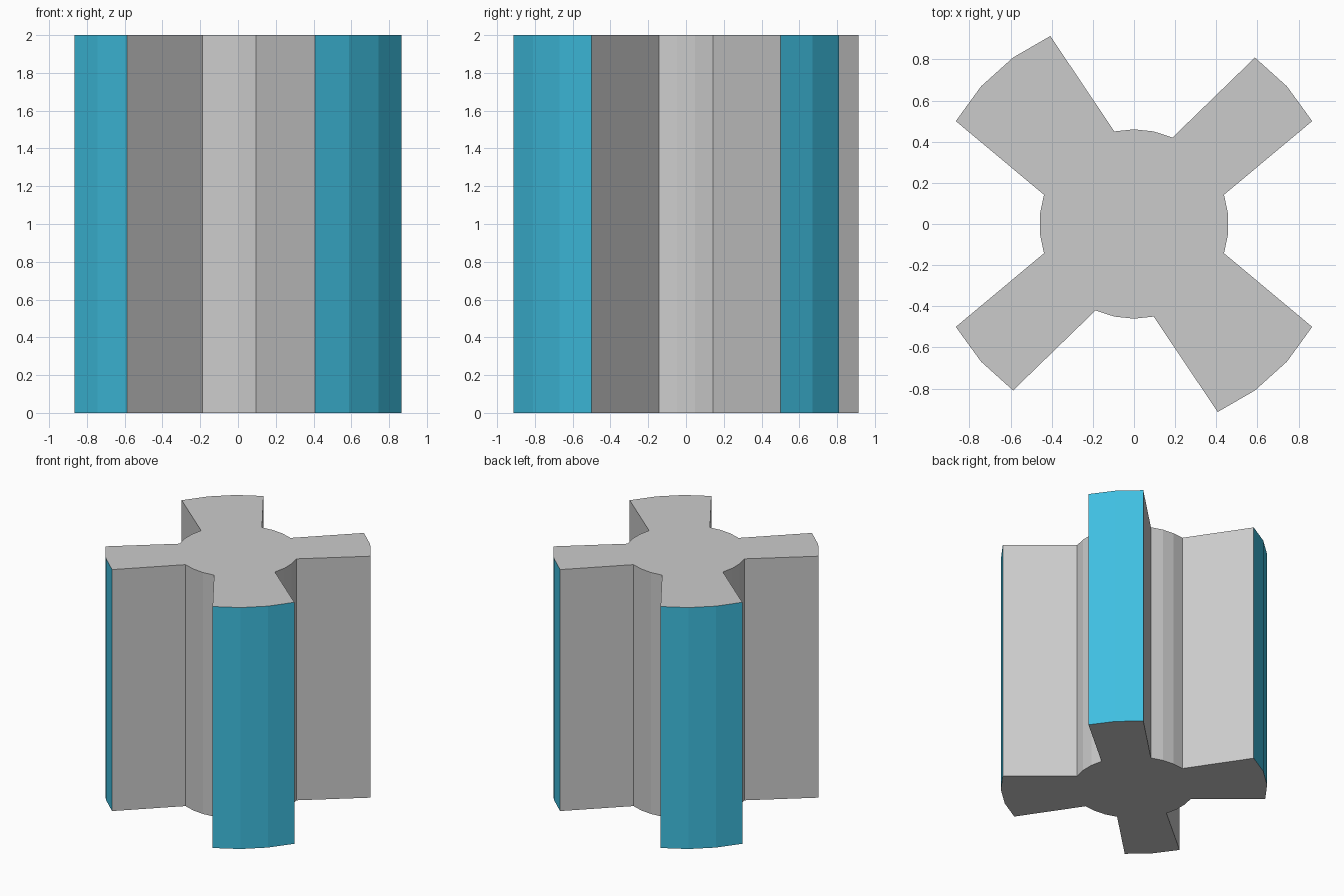
import bpy, bmesh
from math import cos, sin, radians

if "Cube" in bpy.data.objects:
    bpy.data.objects.remove(bpy.data.objects["Cube"])

SIDES, HEIGHT = 30, 2.0
R_HUB, R_TIP = 0.46, 1.0

# Steps round the 30-sided circle covered by the teeth: narrow, wide, narrow, wide
TEETH = [(2, 4), (9, 12), (17, 19), (24, 27)]


def is_tip(i):
    return any(a <= i % SIDES <= b for a, b in TEETH)


# Gear outline, extruded up to full height
bm = bmesh.new()
ring = []
for i in range(SIDES):
    a = radians(6 + 360 / SIDES * i)
    r = R_TIP if is_tip(i) else R_HUB
    ring.append(bm.verts.new((r * cos(a), r * sin(a), 0)))
base = bm.faces.new(ring)
top = bmesh.ops.extrude_face_region(bm, geom=[base], use_keep_orig=True)
bmesh.ops.translate(bm, vec=(0, 0, HEIGHT),
                    verts=[v for v in top["geom"] if isinstance(v, bmesh.types.BMVert)])
bmesh.ops.recalc_face_normals(bm, faces=bm.faces)

# Tooth tips are coloured: side faces lying wholly on the outer circle
for f in bm.faces:
    if abs(f.normal.z) < 0.5 and all(v.co.xy.length > 0.9 for v in f.verts):
        f.material_index = 1

mesh = bpy.data.meshes.new("toothed_rotor")
bm.to_mesh(mesh)
bm.free()

# Plain grey body, blue tips
body = bpy.data.materials.new("body_grey")
tips = bpy.data.materials.new("tip_blue")
tips.diffuse_color = (0.05, 0.52, 0.75, 1)
tips.use_nodes = True
tips.node_tree.nodes["Principled BSDF"].inputs["Base Color"].default_value = tips.diffuse_color
mesh.materials.append(body)
mesh.materials.append(tips)

rotor = bpy.data.objects.new("toothed_rotor", mesh)
bpy.context.collection.objects.link(rotor)
